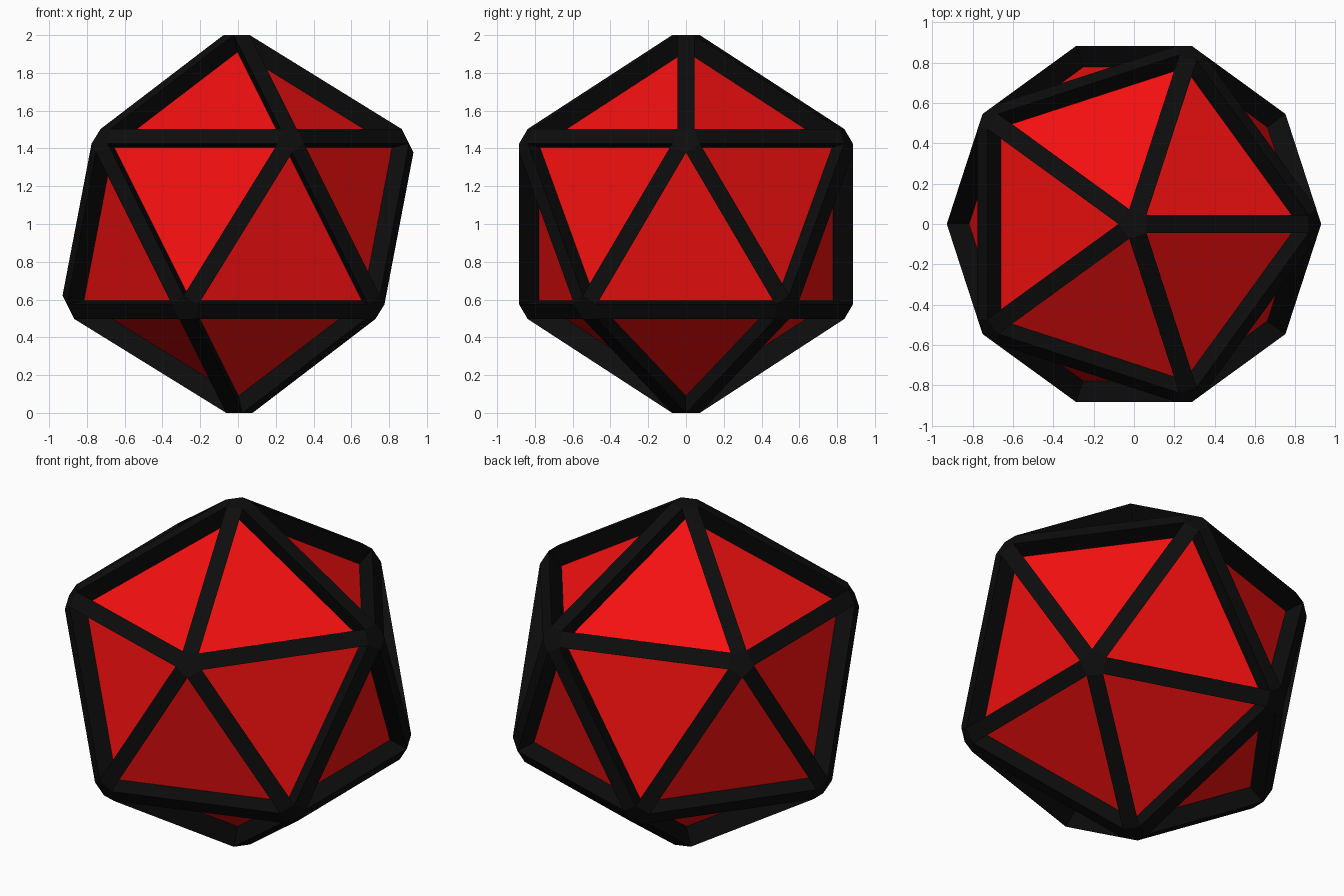
import bpy, bmesh
from mathutils import Vector

if "Cube" in bpy.data.objects:
    bpy.data.objects.remove(bpy.data.objects["Cube"])

FRAME_R = 1.0589   # sharp-cornered radius of the frame before bevelling
BEVEL = 0.0485     # half width of a strut, measured on each face
DEPTH = 0.113      # how far the panels sit below the struts
INRADIUS = 0.79465  # inradius / circumradius of an icosahedron


def material(name, color):
    m = bpy.data.materials.new(name)
    m.diffuse_color = color
    m.use_nodes = True
    m.node_tree.nodes["Principled BSDF"].inputs["Base Color"].default_value = m.diffuse_color
    return m


def add_object(name, bm, mat):
    bmesh.ops.translate(bm, verts=bm.verts, vec=Vector((0, 0, 1)))
    me = bpy.data.meshes.new(name)
    bm.to_mesh(me)
    bm.free()
    me.materials.append(mat)
    ob = bpy.data.objects.new(name, me)
    bpy.context.collection.objects.link(ob)
    return ob


# black strut frame: bevelled icosahedron with each triangle sunk inward
bm = bmesh.new()
bmesh.ops.create_icosphere(bm, subdivisions=1, radius=FRAME_R)
bmesh.ops.bevel(bm, geom=bm.edges[:], offset=BEVEL, offset_type='OFFSET',
                segments=1, profile=0.5, affect='EDGES')
bm.normal_update()
top = max(v.co.z for v in bm.verts)
bmesh.ops.scale(bm, verts=bm.verts, vec=Vector((1, 1, 1)) / top)
plane = FRAME_R / top * INRADIUS
for f in [f for f in bm.faces if len(f.verts) == 3]:
    inward = -f.normal * DEPTH
    floor = bmesh.ops.extrude_face_region(bm, geom=[f])["geom"]
    bmesh.ops.translate(bm, vec=inward,
                        verts=[g for g in floor if isinstance(g, bmesh.types.BMVert)])
    drop = [g for g in floor if isinstance(g, bmesh.types.BMFace)]
    if f.is_valid:
        drop.append(f)
    bmesh.ops.delete(bm, geom=drop, context='FACES')
bmesh.ops.recalc_face_normals(bm, faces=bm.faces)
add_object("strut_frame", bm, material("black", (0.004, 0.004, 0.004, 1)))

# red core whose faces show as the recessed panels
bm = bmesh.new()
bmesh.ops.create_icosphere(bm, subdivisions=1, radius=(plane - DEPTH) / INRADIUS)
add_object("panel_core", bm, material("red", (0.9, 0.005, 0.005, 1)))
